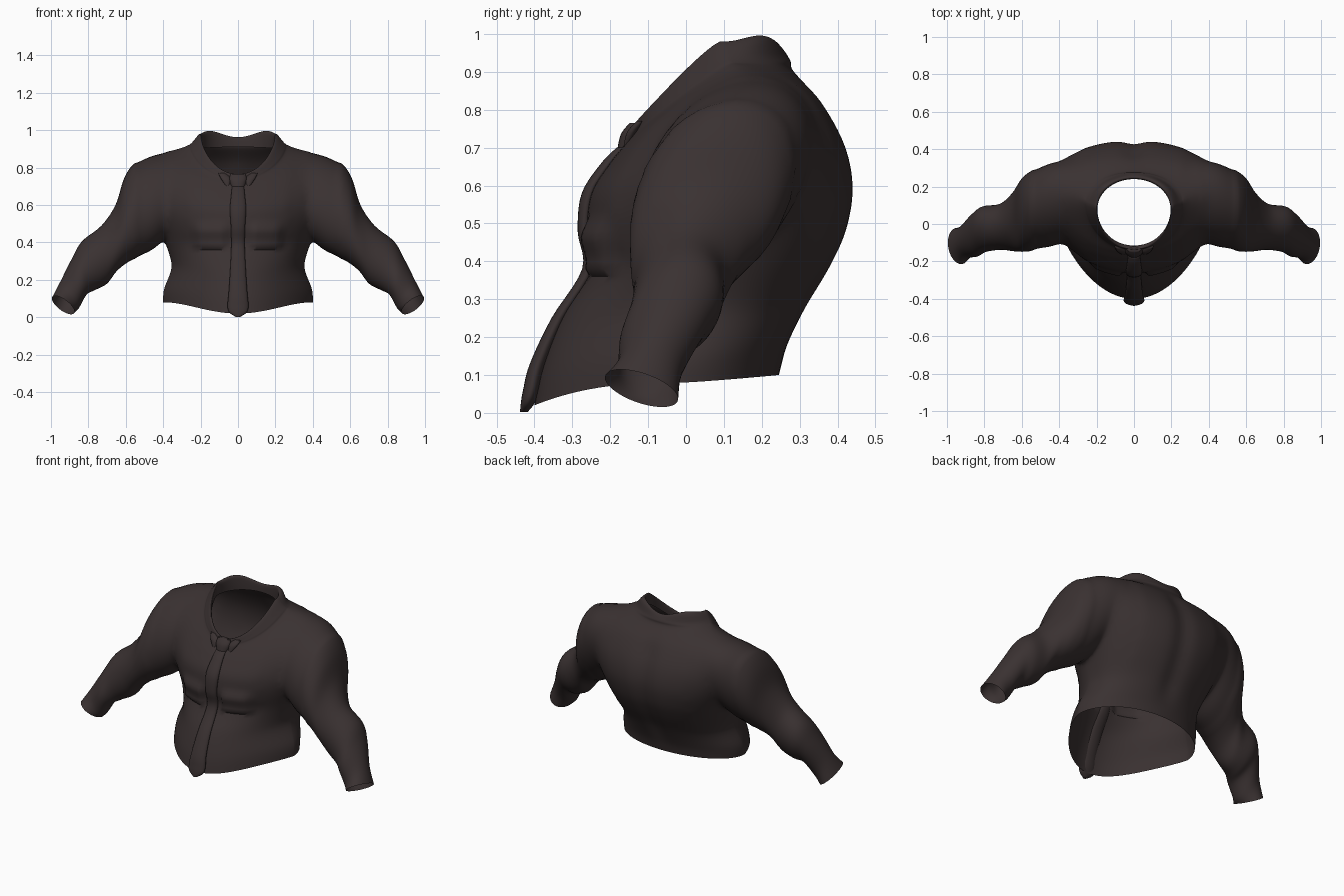
import bpy, bmesh
from math import sin, cos, pi, exp
from mathutils import Vector

cube = bpy.data.objects.get("Cube")
if cube:
    bpy.data.objects.remove(cube)

cloth = bpy.data.materials.new("dark_brown_cloth")
cloth.use_nodes = True
cloth.diffuse_color = (0.042, 0.031, 0.031, 1)
cloth.node_tree.nodes["Principled BSDF"].inputs["Base Color"].default_value = cloth.diffuse_color


def smooth_rows(rows, steps):
    """Catmull-Rom interpolation between rows of parameters."""
    out = []
    for i in range(len(rows) - 1):
        a, b, c, d = rows[max(i - 1, 0)], rows[i], rows[i + 1], rows[min(i + 2, len(rows) - 1)]
        for k in range(steps):
            t = k / steps
            out.append([q + 0.5 * t * (r - p + t * (2 * p - 5 * q + 4 * r - s + t * (3 * (q - r) + s - p)))
                        for p, q, r, s in zip(a, b, c, d)])
    return out + [list(rows[-1])]


def loft(name, rings):
    """Closed loft through rings of points; the end caps get material slot 1."""
    bm = bmesh.new()
    loops = [[bm.verts.new(p) for p in ring] for ring in rings]
    n = len(loops[0])
    for lo, hi in zip(loops, loops[1:]):
        for i in range(n):
            bm.faces.new((lo[i], lo[(i + 1) % n], hi[(i + 1) % n], hi[i]))
    for loop in (loops[0], loops[-1]):
        hub = bm.verts.new(sum((v.co for v in loop), Vector()) / n)
        for i in range(n):
            bm.faces.new((loop[i], loop[(i + 1) % n], hub)).material_index = 1
    bmesh.ops.recalc_face_normals(bm, faces=bm.faces)
    for f in bm.faces:
        f.smooth = True
    me = bpy.data.meshes.new(name)
    bm.to_mesh(me)
    bm.free()
    me.materials.append(cloth)
    me.materials.append(cloth)
    ob = bpy.data.objects.new(name, me)
    bpy.context.collection.objects.link(ob)
    return ob


def step(a, b, t):
    t = min(max((t - a) / (b - a), 0), 1)
    return t * t * (3 - 2 * t)


# Torso: front y, z | side half width, y, z | back y, z | front and back roundness
torso_rows = [
    (-.40, .02, .40, -.01, .08, .245, .10, 1.6, 1),
    (-.378, .12, .395, .00, .15, .265, .165, 1.6, 1),
    (-.328, .25, .355, .03, .27, .32, .27, 1.4, .85),
    (-.25, .38, .385, .06, .38, .39, .39, 1.1, .75),
    (-.262, .48, .42, .08, .48, .432, .49, 1, .7),
    (-.25, .58, .46, .10, .60, .446, .60, 1, .65),
    (-.20, .66, .47, .13, .75, .422, .71, 1, .65),
    (-.16, .71, .41, .15, .87, .36, .82, 1, .7),
    (-.145, .73, .28, .13, .915, .285, .90, 1, .85),
    (-.14, .745, .25, .11, .93, .275, .93, 1, 1),
    (-.135, .765, .208, .095, .978, .255, .96, 1, 1),
    (-.118, .755, .196, .08, .965, .242, .955, 1, 1),
    (-.115, .73, .20, .075, .90, .24, .91, 1, 1),
]


def torso_ring(row, n=96):
    yf, zf, w, ys, zs, yb, zb, pf, pb = row
    hem_dip = 1.2 + 3 * (1 - step(.05, .35, zf))
    pts = []
    for i in range(n):
        a = 2 * pi * i / n
        c, x = cos(a), w * sin(a)
        k = abs(c) ** (pf if c > 0 else pb)
        y = ys + ((yf if c > 0 else yb) - ys) * k
        z = zs + ((zf if c > 0 else zb) - zs) * abs(c) ** (hem_dip if c > 0 else 1.2)
        if c > 0:   # chest pockets
            y -= .026 * step(.06, .08, abs(x)) * (1 - step(.21, .25, abs(x))) * step(.36, .38, z) * (1 - step(.45, .53, z))
        else:       # spine groove and raised collar corners
            y -= .02 * exp(-(x / .06) ** 2) * step(.12, .3, z) * (1 - step(.75, .9, z))
            z += .027 * step(.935, .96, z) * sin(2 * a) ** 2
        pts.append((x, y, z))
    return pts


shirt = loft("shirt", [torso_ring(r) for r in smooth_rows(torso_rows, 6)])

# Sleeve: upper x, y, z | lower x, y, z | depth radius | cuff tilt
sleeve_rows = [
    (.22, .15, .78, .22, .10, .55, .10, 0),
    (.34, .18, .882, .33, .08, .46, .20, 0),
    (.46, .17, .874, .41, .04, .39, .222, 0),
    (.555, .13, .822, .47, .03, .34, .212, 0),
    (.61, .10, .74, .57, .00, .305, .192, 0),
    (.655, .05, .60, .645, -.03, .25, .15, 0),
    (.73, .00, .49, .70, -.03, .18, .122, 0),
    (.835, -.005, .405, .765, -.05, .145, .12, 0),
    (.89, -.03, .31, .81, -.09, .12, .11, 0),
    (.95, -.075, .19, .85, -.115, .05, .085, .015),
    (.995, -.10, .10, .875, -.135, .03, .095, .035),
]


def sleeve_ring(row, side, n=40):
    up, low, ry, tilt = Vector(row[:3]), Vector(row[3:6]), row[6], row[7]
    pts = []
    for i in range(n):
        a = 2 * pi * i / n
        p = (up + low) / 2 + (up - low) / 2 * cos(a) + Vector((0, ry, -tilt)) * sin(a)
        pts.append((p.x * side, p.y, p.z))
    return pts


# Join both sleeves to the torso
sleeves = [loft("sleeve", [sleeve_ring(r, s) for r in smooth_rows(sleeve_rows, 5)]) for s in (-1, 1)]
for sleeve in sleeves:
    mod = shirt.modifiers.new("join", 'BOOLEAN')
    mod.operation, mod.solver, mod.object = 'UNION', 'EXACT', sleeve
joined = bpy.data.meshes.new_from_object(shirt.evaluated_get(bpy.context.evaluated_depsgraph_get()))
shirt.modifiers.clear()
shirt.data = joined
for sleeve in sleeves:
    bpy.data.objects.remove(sleeve)

# Open the hem, neck and cuffs, then soften the shoulder seams
bm = bmesh.new()
bm.from_mesh(joined)
bmesh.ops.delete(bm, geom=[f for f in bm.faces if f.material_index == 1], context='FACES')
seam = [v for v in bm.verts if .27 < abs(v.co.x) < .54 and v.co.z > .3 and not v.is_boundary]
for _ in range(14):
    bmesh.ops.smooth_vert(bm, verts=seam, factor=.5, use_axis_x=True, use_axis_y=True, use_axis_z=True)
for f in bm.faces:
    f.smooth = True
bm.to_mesh(joined)
bm.free()


def strip(name, rows, n=20):
    """Flattened tube: x, y, z, half width, half thickness."""
    return loft(name, [[(x + w * cos(2 * pi * i / n), y + t * sin(2 * pi * i / n), z) for i in range(n)]
                       for x, y, z, w, t in smooth_rows(rows, 5)])


# Tie, its knot and the collar points
strip("tie", [
    (0, -.168, .70, .032, .015), (0, -.205, .66, .036, .018), (0, -.255, .58, .043, .02),
    (0, -.268, .48, .038, .018), (0, -.256, .38, .036, .018), (0, -.335, .25, .042, .02),
    (0, -.39, .13, .05, .022), (0, -.408, .06, .056, .022), (0, -.418, .025, .046, .018),
    (0, -.428, .002, .012, .01)])
strip("tie_knot", [(0, -.135, .765, .04, .014), (0, -.148, .735, .046, .024), (0, -.162, .69, .032, .02),
                   (0, -.17, .68, .022, .012)])
for s, label in ((1, "left"), (-1, "right")):
    strip("collar_point_" + label, [
        (s * .085, -.118, .77, .02, .012), (s * .065, -.142, .74, .026, .014), (s * .055, -.16, .695, .006, .006)])

# Keep crisp edges on the smooth cloth
bpy.ops.object.select_all(action='DESELECT')
for ob in bpy.context.collection.objects:
    if ob.type == 'MESH':
        ob.select_set(True)
        bpy.context.view_layer.objects.active = ob
bpy.ops.object.shade_smooth_by_angle(angle=.9)
